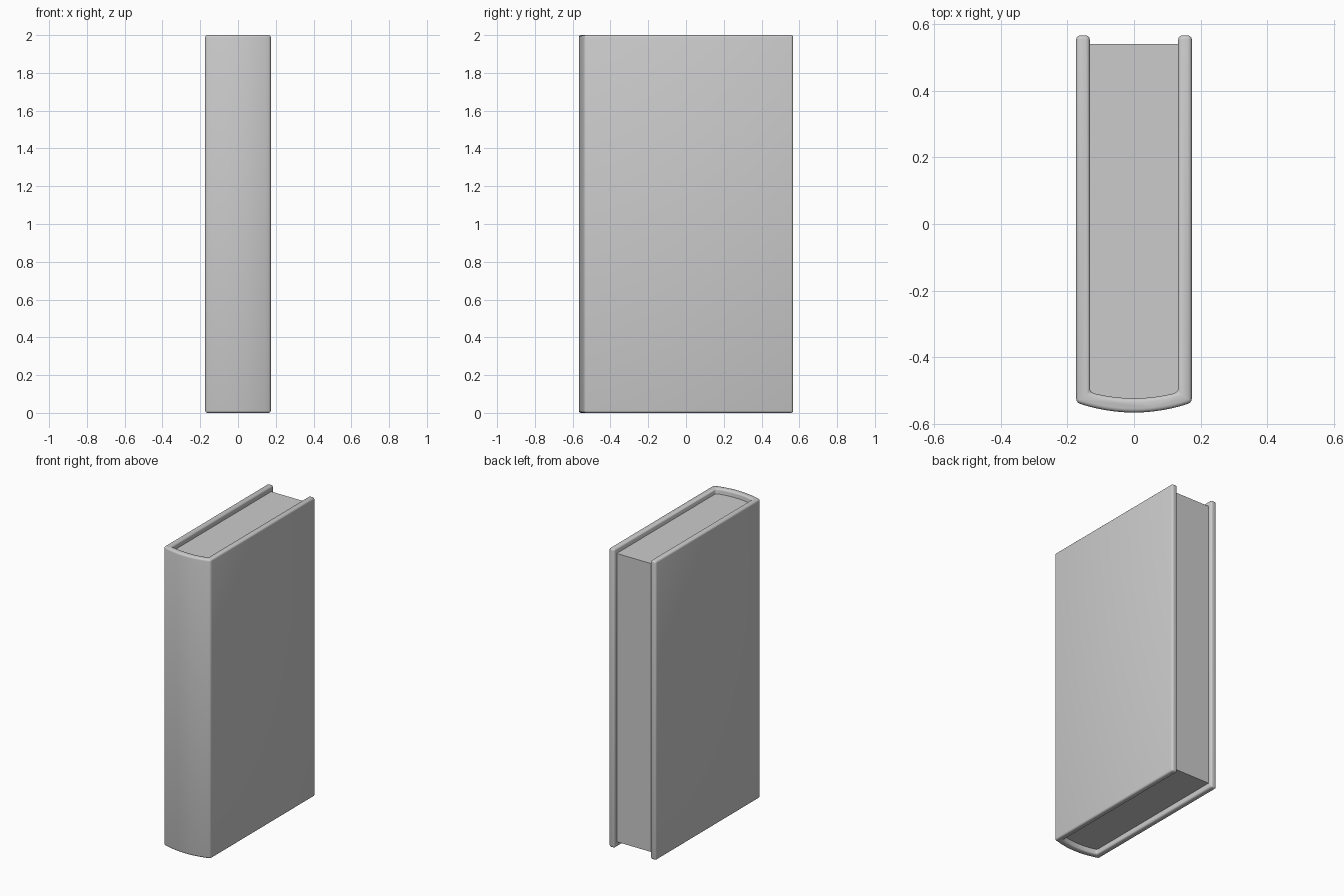
import bpy, bmesh

if "Cube" in bpy.data.objects:
    bpy.data.objects.remove(bpy.data.objects["Cube"])

N = 12  # segments across the curved spine


def spine_curve(half_w, y_edge, y_mid):
    """Shallow arc from -x to +x, bulging to -y."""
    pts = []
    for i in range(N + 1):
        t = -1 + 2 * i / N
        pts.append((half_w * t, y_mid + (y_edge - y_mid) * t * t))
    return pts


def extrude_profile(name, pts, z0, z1):
    bm = bmesh.new()
    face = bm.faces.new([bm.verts.new((x, y, z0)) for x, y in pts])
    res = bmesh.ops.extrude_face_region(bm, geom=[face])
    for v in res["geom"]:
        if isinstance(v, bmesh.types.BMVert):
            v.co.z = z1
    bmesh.ops.recalc_face_normals(bm, faces=bm.faces)
    me = bpy.data.meshes.new(name)
    bm.to_mesh(me)
    bm.free()
    ob = bpy.data.objects.new(name, me)
    bpy.context.collection.objects.link(ob)
    return ob


def shade(ob):
    bpy.ops.object.select_all(action='DESELECT')
    ob.select_set(True)
    bpy.context.view_layer.objects.active = ob
    bpy.ops.object.shade_smooth_by_angle(angle=0.6)


# hard cover: two boards joined by a rounded spine
outer = spine_curve(0.174, -0.537, -0.567)
inner = spine_curve(0.133, -0.506, -0.524)
cover_profile = (outer + [(0.174, 0.567), (0.133, 0.567)]
                 + inner[::-1] + [(-0.133, 0.567), (-0.174, 0.567)])
cover = extrude_profile("cover", cover_profile, 0, 2)
bev = cover.modifiers.new("rounded_edges", 'BEVEL')
bev.width = 0.012
bev.segments = 3
bev.limit_method = 'ANGLE'
bev.angle_limit = 0.6
bpy.context.view_layer.objects.active = cover
bpy.ops.object.modifier_apply(modifier=bev.name)
shade(cover)

# page block, set back from the cover edges
page_profile = spine_curve(0.133, -0.506, -0.524) + [(0.133, 0.542), (-0.133, 0.542)]
pages = extrude_profile("pages", page_profile, 0.035, 1.965)
shade(pages)
